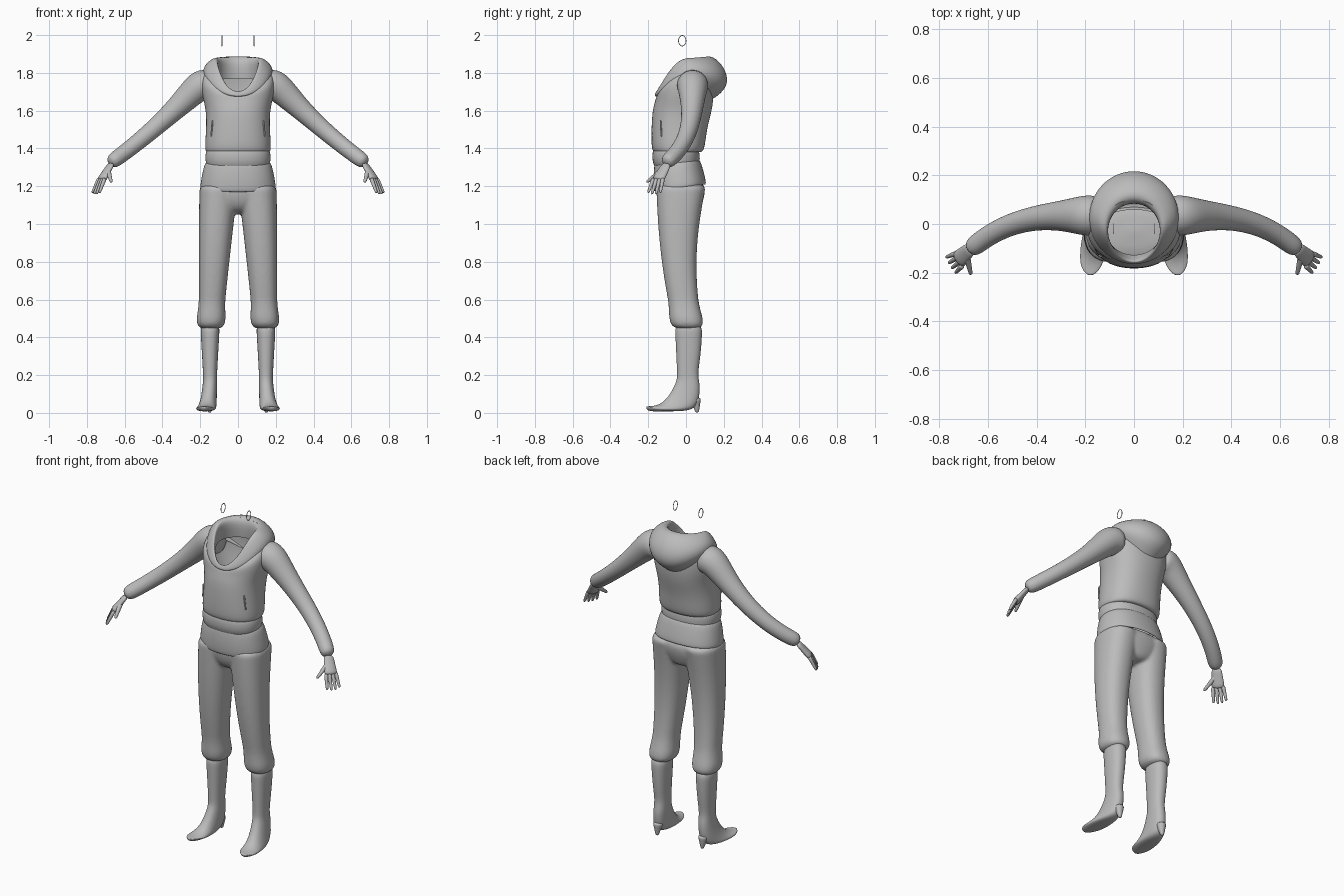
import bpy, bmesh, math
from mathutils import Vector

if "Cube" in bpy.data.objects:
    bpy.data.objects.remove(bpy.data.objects["Cube"])

shade = (0.5, 0.5, 0.5, 1)
grey = bpy.data.materials.new("plain grey")
grey.use_nodes = True
grey.diffuse_color = shade
grey.node_tree.nodes["Principled BSDF"].inputs["Base Color"].default_value = shade


def mix(start, end, amount):
    return start + (end - start) * amount


def steps(count):
    return [i / count for i in range(count + 1)]


def circle(count):
    return [math.tau * i / count for i in range(count)]


def skin(bm, rings, capped=True):
    """Bridge closed rings of points with quads."""
    loops = [[bm.verts.new(point) for point in ring] for ring in rings]
    for lower, upper in zip(loops, loops[1:]):
        for i in range(len(lower)):
            bm.faces.new((lower[i - 1], lower[i], upper[i], upper[i - 1]))
    if capped:
        bm.faces.new(loops[0])
        bm.faces.new(loops[-1])


def section(width, front, back, z, tilt=0, lift=0, x=0, power=2.3):
    """Rounded cross-section; tilt raises its back, lift raises its sides."""
    ring = []
    for angle in circle(20):
        across, along = (math.copysign(abs(v) ** (2 / power), v)
                         for v in (math.cos(angle), math.sin(angle)))
        ring.append((x + width * across, mix(front, back, (along + 1) / 2),
                     z + tilt * along + lift * abs(across)))
    return ring


def limb(bm, points, radii, side, squash=1.0):
    """Tube through points; squash thins it across the side direction."""
    rings = []
    for i, point in enumerate(points):
        ahead = points[min(i + 1, len(points) - 1)] - points[max(i - 1, 0)]
        ahead.normalize()
        u = (side - ahead * side.dot(ahead)).normalized()
        v = ahead.cross(u) * squash
        rings.append([point + (u * math.cos(a) + v * math.sin(a)) * radii[i]
                      for a in circle(12)])
    skin(bm, rings)


def taper(bm, start, end, thick, thin, side, squash=1.0):
    """Straight limb that narrows evenly."""
    limb(bm, [start.lerp(end, t) for t in steps(4)],
         [mix(thick, thin, t) for t in steps(4)], side, squash)


def finish(name, bm, mirror=False, levels=2):
    bmesh.ops.recalc_face_normals(bm, faces=bm.faces)
    mesh = bpy.data.meshes.new(name)
    bm.to_mesh(mesh)
    bm.free()
    mesh.materials.append(grey)
    mesh.shade_smooth()
    part = bpy.data.objects.new(name, mesh)
    bpy.context.collection.objects.link(part)
    if mirror:
        part.modifiers.new("Mirror", "MIRROR").use_mirror_merge = False
    smooth = part.modifiers.new("Subdivision", "SUBSURF")
    smooth.levels = smooth.render_levels = levels
    return part


def garment(name, rows):
    bm = bmesh.new()
    skin(bm, [section(*row) for row in rows], capped=False)
    finish(name, bm)


sideways, depthways = Vector((1, 0, 0)), Vector((0, 1, 0))

# Hoodie body, gathered at the waist and open at the neck
garment("hoodie_body", [
    (.16, -.16, .07, 1.38), (.18, -.185, .1, 1.38), (.17, -.185, .11, 1.5),
    (.17, -.18, .14, 1.6), (.19, -.165, .15, 1.67, .02),
    (.2, -.16, .14, 1.73, .06, .04), (.175, -.15, .12, 1.76, .09, .05),
    (.12, -.15, .1, 1.77, .1, .05)])

# Waistband and the flared shirt tail below it
garment("waistband", [
    (.16, -.17, .06, 1.4), (.175, -.18, .075, 1.38),
    (.175, -.18, .075, 1.33), (.165, -.165, .07, 1.3)])
garment("shirt_tail", [
    (.165, -.165, .07, 1.33, .01), (.18, -.17, .08, 1.32, .01),
    (.195, -.175, .1, 1.25, .01), (.205, -.17, .11, 1.19, .02),
    (.19, -.16, .1, 1.19, .02)])

# Draped hood: width, front and back, then height at front, side and back
hood_bands = [
    (.12, -.13, .09, 1.65, 1.76, 1.77), (.1, -.15, .08, 1.69, 1.88, 1.88),
    (.14, -.16, .14, 1.7, 1.88, 1.9), (.19, -.17, .22, 1.68, 1.84, 1.82),
    (.19, -.17, .23, 1.67, 1.79, 1.72), (.165, -.15, .15, 1.67, 1.77, 1.66)]
rings = []
for width, front, back, low, side, rear in hood_bands:
    ring = []
    for angle in circle(16):
        facing = math.cos(angle)
        z = mix(side, low if facing > 0 else rear, abs(facing) ** 1.5)
        ring.append((width * math.sin(angle), mix(back, front, (facing + 1) / 2), z))
    rings.append(ring)
bm = bmesh.new()
skin(bm, rings, capped=False)
finish("hood", bm)

# Sleeves bending down and forward
bm = bmesh.new()
points, radii = [Vector((.13, .035, 1.74))], [.085]
for t in steps(9):
    points.append(Vector((mix(.2, .68, t), .035 - .145 * t ** 3, 1.74 - .5 * t + .08 * t * t)))
    radii.append(.042 + .012 * (1 - t) + .034 * (1 - t) ** 4)
limb(bm, points, radii, depthways)
finish("sleeves", bm, mirror=True)

# Hands: palm, four spread fingers and a thumb
bm = bmesh.new()
spread = Vector((.5, .85, 0)).normalized()
wrist, knuckles = Vector((.67, -.1, 1.32)), Vector((.725, -.15, 1.23))
taper(bm, wrist, knuckles, .028, .04, spread, squash=.5)
for place in (-1.5, -.5, .5, 1.5):
    base = knuckles + spread * place * .019
    reach = Vector((.03, -.02, -.07)) * (1.1 - .1 * abs(place))
    taper(bm, base - reach * .2, base + reach + spread * place * .006, .012, .007, spread)
taper(bm, Vector((.69, -.12, 1.29)), Vector((.67, -.21, 1.22)), .016, .008, sideways)
finish("hands", bm, mirror=True, levels=1)

# Trousers: legs and hips fused, knees set back, hems bunched
bm = bmesh.new()
for sign in (1, -1):
    leg = []
    for t in steps(16):
        bunch = .015 * math.exp(-((t - .93) / .06) ** 2)
        leg.append(section(
            mix(.105, .062, t) + bunch,
            mix(-.16, -.065, t) - .02 * math.sin(math.pi * t) - bunch,
            mix(.11, .085, t) - .04 * math.sin(math.pi * t) + bunch,
            mix(1.22, .44, t), x=sign * mix(.098, .145, t ** .8)))
    skin(bm, leg)
skin(bm, [section(*row) for row in (
    (.19, -.16, .1, 1.24), (.2, -.16, .105, 1.16),
    (.14, -.14, .08, 1.09), (.05, -.09, .06, 1.05))])
trousers = finish("trousers", bm)
fuse = trousers.modifiers.new("Fuse", "REMESH")
fuse.mode = "VOXEL"
fuse.voxel_size = .009
fuse.use_smooth_shade = True
trousers.modifiers.new("Relax", "SMOOTH").iterations = 4

# Pointed boots: straight shaft, then sections swinging forward to the toe
bm = bmesh.new()
rings = [section(mix(.053, .037, t), mix(-.06, -.047, t), mix(.087, .062, t ** 2),
                 mix(.48, .2, t), x=.148) for t in steps(4)]
for t in steps(9):
    top = mix(.035, .17, (1 - t) ** 3)
    sole = mix(.008, .15, (1 - t) ** 5)
    rings.append(section(
        mix(.037, .06, t) * math.sqrt(1.05 - t ** 6), mix(-.05, -.215, t),
        mix(.075, -.205, t ** 2), (top + sole) / 2, tilt=(sole - top) / 2,
        x=mix(.148, .18, t)))
skin(bm, rings)
finish("boots", bm, mirror=True)

# Slim boot heels
bm = bmesh.new()
taper(bm, Vector((.15, .05, .08)), Vector((.15, .06, 0)), .032, .008, sideways)
finish("boot_heels", bm, mirror=True, levels=1)

# Slanted pocket openings
bm = bmesh.new()
taper(bm, Vector((.135, -.135, 1.55)), Vector((.143, -.13, 1.46)), .005, .004, sideways)
finish("pocket_edges", bm, mirror=True, levels=1)

# Thin floating hoops
for name, x in (("left_hoop", .085), ("right_hoop", -.085)):
    bpy.ops.mesh.primitive_torus_add(
        major_radius=.025, minor_radius=.002, minor_segments=6,
        location=(x, -.02, 1.97), rotation=(0, math.pi / 2, 0))
    hoop = bpy.context.object
    hoop.name = name
    hoop.scale = (1.1, .8, 1)
    hoop.data.materials.append(grey)
    hoop.data.shade_smooth()
